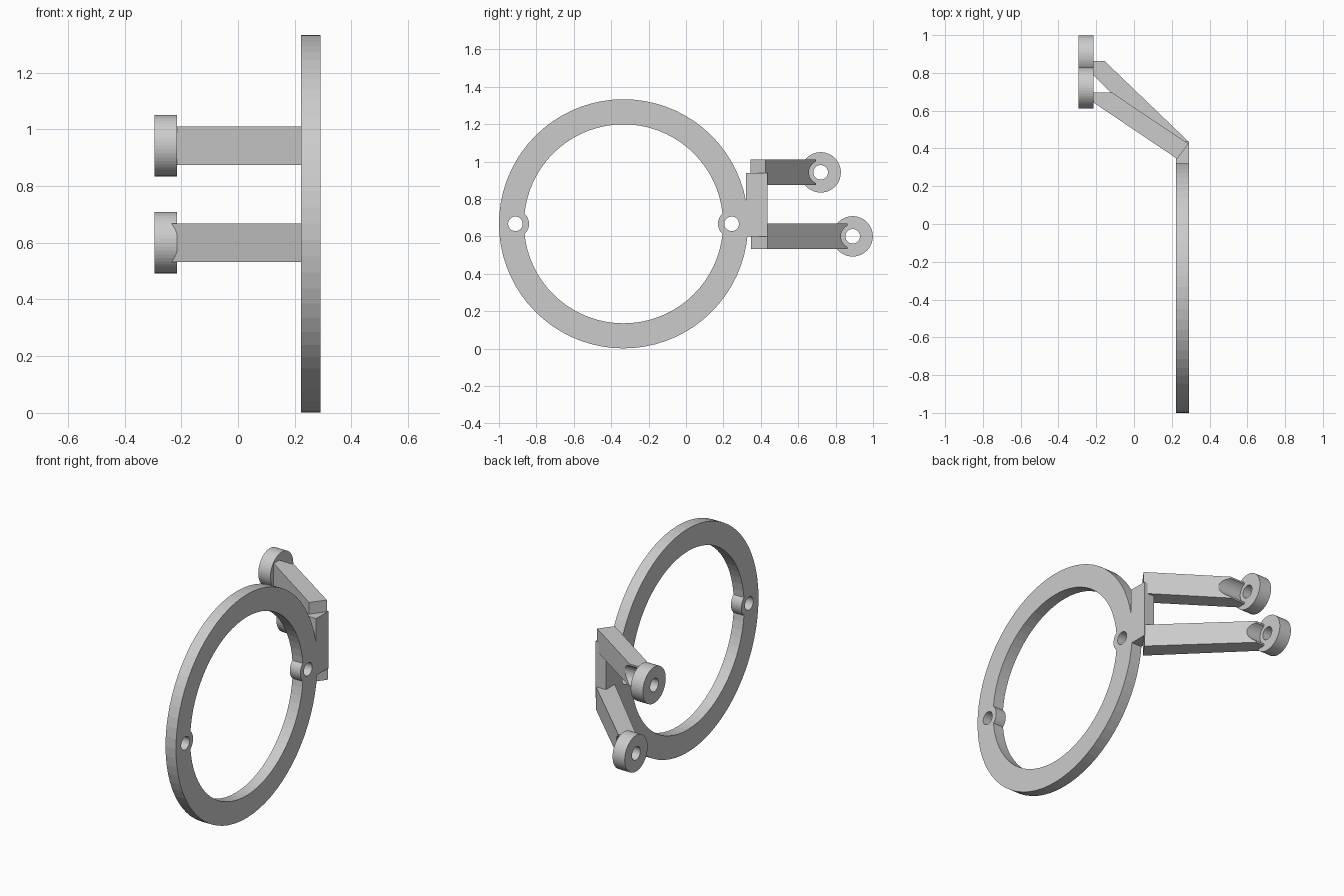
import bpy, bmesh
from math import cos, sin, tau

if "Cube" in bpy.data.objects:
    bpy.data.objects.remove(bpy.data.objects["Cube"])


def circle(cy, cz, r, n):
    return [(cy + r * cos(tau * i / n), cz + r * sin(tau * i / n)) for i in range(n)]


def prism(name, base, shift):
    """Extrude a closed 3D polygon along a vector."""
    bm = bmesh.new()
    face = bm.faces.new([bm.verts.new(p) for p in base])
    top = bmesh.ops.extrude_face_region(bm, geom=[face])["geom"]
    bmesh.ops.translate(bm, vec=shift, verts=[v for v in top if isinstance(v, bmesh.types.BMVert)])
    bmesh.ops.recalc_face_normals(bm, faces=bm.faces[:])
    me = bpy.data.meshes.new(name)
    bm.to_mesh(me)
    bm.free()
    ob = bpy.data.objects.new(name, me)
    bpy.context.collection.objects.link(ob)
    return ob


def along_x(name, yz, x0, x1):
    return prism(name, [(x0, y, z) for y, z in yz], (x1 - x0, 0, 0))


def combine(target, tool, operation):
    """Apply a boolean and remove the tool object."""
    tool.hide_render = True
    mod = target.modifiers.new("bool", 'BOOLEAN')
    mod.operation, mod.solver, mod.object = operation, 'EXACT', tool
    bpy.context.view_layer.objects.active = target
    bpy.ops.object.modifier_apply(modifier=mod.name)
    bpy.data.objects.remove(tool)


X0, X1 = 0.222, 0.291          # ring thickness
CY, CZ = -0.334, 0.667         # ring centre
HOLE = 0.039

# Flat ring with two screw lugs
ring = along_x("mounting_ring", circle(CY, CZ, 0.666, 72), X0, X1)
combine(ring, along_x("ring_opening", circle(CY, CZ, 0.532, 72), X0 - .1, X1 + .1), 'DIFFERENCE')
lugs = (CY - 0.578, CY + 0.578)
for y in lugs:
    combine(ring, along_x("lug", circle(y, CZ, 0.073, 32), X0, X1), 'UNION')

# Plate that carries the arms
plate = [(0.32, 0.60), (0.437, 0.60), (0.437, 0.94), (0.32, 0.94)]
combine(ring, along_x("plate", plate, X0, X1), 'UNION')
for y in lugs:
    combine(ring, along_x("lug_hole", circle(y, CZ, HOLE, 32), X0 - .1, X1 + .1), 'DIFFERENCE')


# Slanted arm ending in a drilled round boss
def arm(name, cy, cz, profile):
    body = prism(name, [(x, y, cz - 0.068) for x, y in profile], (0, 0, 0.136))
    combine(body, along_x("screw_clearance", circle(cy, cz, 0.063, 32), -0.215, 0.2), 'DIFFERENCE')
    combine(body, along_x("boss", circle(cy, cz, 0.108, 48), -0.295, -0.215), 'UNION')
    combine(body, along_x("boss_hole", circle(cy, cz, HOLE, 32), -0.4, 0.0), 'DIFFERENCE')


arm("upper_arm", 0.72, 0.942,
    [(0.228, 0.345), (0.288, 0.425), (-0.115, 0.695), (-0.25, 0.695), (-0.25, 0.667)])
arm("lower_arm", 0.891, 0.600,
    [(0.228, 0.348), (0.29, 0.435), (-0.157, 0.864), (-0.25, 0.864), (-0.25, 0.822)])
